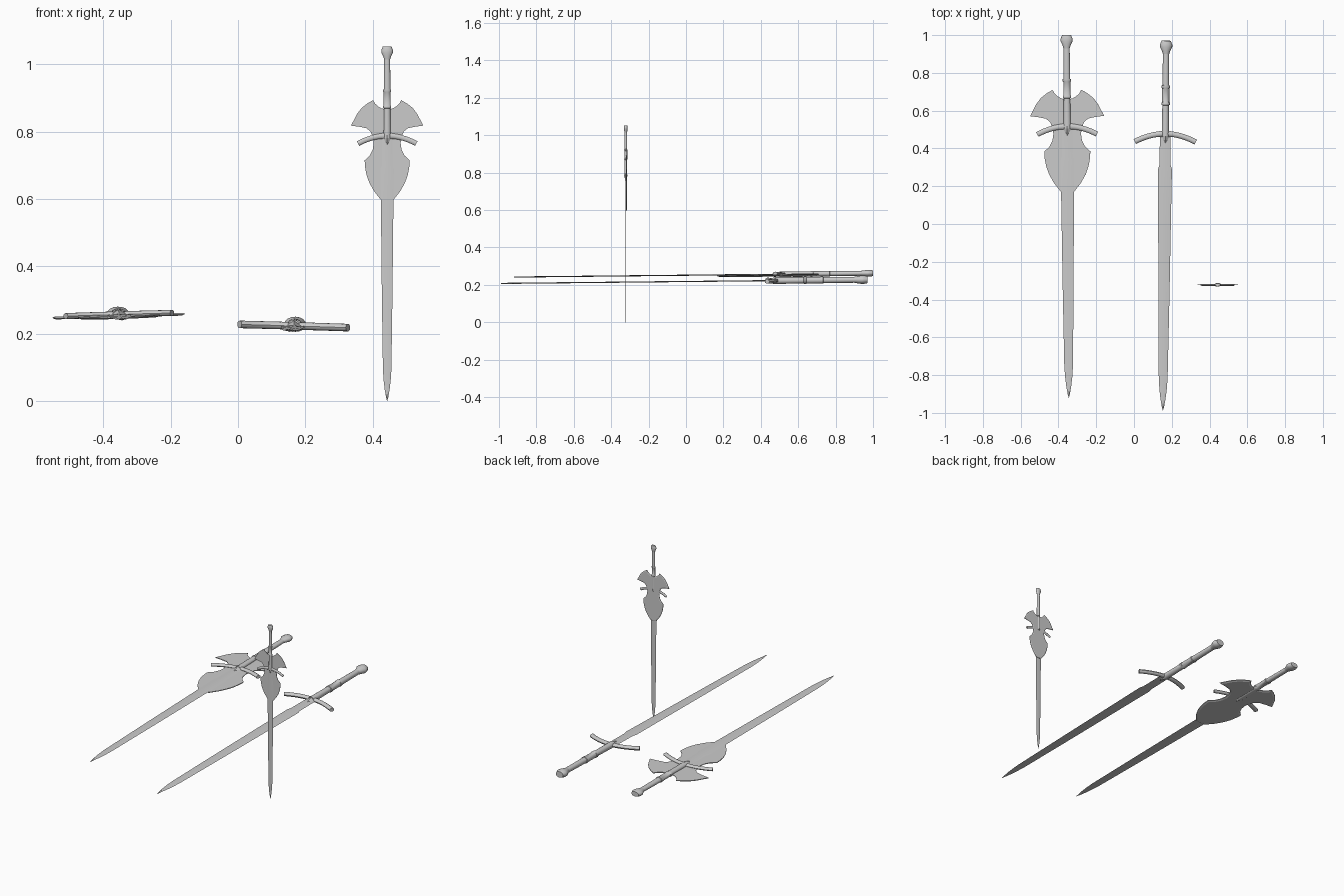
import bpy, bmesh, math
from mathutils import Matrix, Euler, Vector

if "Cube" in bpy.data.objects:
    bpy.data.objects.remove(bpy.data.objects["Cube"])

# Sword space: x = width, y = length (tip at 0, pommel at 1.92), z = front


def finish(name, bm, matrix, angle=35):
    bmesh.ops.recalc_face_normals(bm, faces=bm.faces)
    mesh = bpy.data.meshes.new(name)
    bm.to_mesh(mesh)
    bm.free()
    ob = bpy.data.objects.new(name, mesh)
    bpy.context.collection.objects.link(ob)
    ob.matrix_world = matrix
    bpy.ops.object.select_all(action='DESELECT')
    ob.select_set(True)
    bpy.context.view_layer.objects.active = ob
    bpy.ops.object.shade_smooth_by_angle(angle=math.radians(angle))
    return ob


def loft(name, rings, matrix, angle=35):
    """Skin a list of closed rings and cap both ends."""
    bm = bmesh.new()
    loops = [[bm.verts.new(p) for p in ring] for ring in rings]
    n = len(loops[0])
    for a, b in zip(loops, loops[1:]):
        for i in range(n):
            j = (i + 1) % n
            bm.faces.new((a[i], a[j], b[j], b[i]))
    bm.faces.new(loops[0])
    bm.faces.new(loops[-1])
    return finish(name, bm, matrix, angle)


def ring_y(y, rx, rz, n=16):
    return [(rx * math.cos(2 * math.pi * i / n), y, rz * math.sin(2 * math.pi * i / n))
            for i in range(n)]


# Half profiles: (length, half width, half depth)
GRIP = [(1.425, .019, .016), (1.585, .017, .015), (1.587, .022, .017), (1.599, .022, .017),
        (1.601, .019, .016), (1.673, .019, .016), (1.675, .022, .017), (1.687, .022, .017),
        (1.689, .018, .015), (1.858, .016, .014)]
POMMEL = [(1.850, .016, .014), (1.868, .022, .017), (1.888, .032, .020),
          (1.900, .032, .020), (1.914, .026, .018), (1.920, .024, .016)]
BLADE = [(0, .0005), (.02, .006), (.06, .013), (.11, .019), (.17, .023), (.6, .029),
         (1.08, .034), (1.255, .036), (1.275, .029), (1.44, .028)]

# Right half of the winged plate, top to bottom
PLATE = [(.030, 1.585), (.050, 1.597), (.066, 1.612), (.076, 1.630), (.108, 1.612),
         (.138, 1.588), (.162, 1.557), (.180, 1.523), (.196, 1.492), (.150, 1.486),
         (.112, 1.478), (.090, 1.460), (.078, 1.430), (.073, 1.398), (.078, 1.362),
         (.094, 1.330), (.122, 1.304), (.120, 1.268), (.112, 1.225), (.097, 1.183),
         (.072, 1.138), (.036, 1.092)]


def build_sword(label, loc, rot, scale, depth, plated):
    m = Matrix.Translation(loc) @ Euler(rot).to_matrix().to_4x4() @ Matrix.Scale(scale, 4)

    # Blade: thin diamond section
    loft(label + "_blade", [[(w, y, 0), (0, y, .003), (-w, y, 0), (0, y, -.003)]
                            for y, w in BLADE], m)

    # Grip with two collars, and flared pommel
    loft(label + "_grip", [ring_y(y, w, d * depth) for y, w, d in GRIP], m)
    loft(label + "_pommel", [ring_y(y, w, d * depth) for y, w, d in POMMEL], m)

    # Curved crossguard, drooping toward the blade
    rings = []
    for k in range(-10, 11):
        t = k / 10
        c = Vector((.158 * t, 1.437 - .042 * t * t, 0))
        tangent = Vector((.158, -.084 * t, 0)).normalized()
        side = Vector((-tangent.y, tangent.x, 0))
        r = .014 + .003 * max(0, 1 - 4 * abs(t))
        rings.append([tuple(c + side * r * math.cos(a) + Vector((0, 0, .010 * depth * math.sin(a))))
                      for a in (2 * math.pi * i / 12 for i in range(12))])
    loft(label + "_crossguard", rings, m)

    # Pointed langet below the guard
    loft(label + "_langet", [[(w, y, 0), (0, y, d), (-w, y, 0), (0, y, -d)]
                             for y, w, d in [(1.440, .027, .015), (1.425, .024, .015),
                                             (1.388, .001, .003)]], m)

    # Winged plate behind the sword, chamfered at the back
    if plated:
        outline = [(0, 1.578)] + PLATE + [(0, 1.085)] + [(-x, y) for x, y in reversed(PLATE)]
        bm = bmesh.new()
        front = bm.faces.new([bm.verts.new((x, y, -.002)) for x, y in outline])
        back = bm.faces.new([bm.verts.new((x, y, -.006)) for x, y in outline])
        fv, bv = list(front.verts), list(back.verts)
        for i in range(len(fv)):
            j = (i + 1) % len(fv)
            bm.faces.new((fv[i], fv[j], bv[j], bv[i]))
        bmesh.ops.recalc_face_normals(bm, faces=bm.faces)
        bmesh.ops.inset_region(bm, faces=[back], thickness=.010, depth=.004,
                               use_even_offset=False)
        finish(label + "_winged_plate", bm, m, 20)


build_sword("left_sword", (-.345, -.92, .242), (.0105, -.03, .006), 1.0, .9, True)
build_sword("right_sword", (.153, -.988, .208), (.0102, .03, -.0085), 1.02, 1.1, False)
build_sword("standing_sword", (.443, -.322, 0), (math.pi / 2, 0, 0), .548, .9, True)
